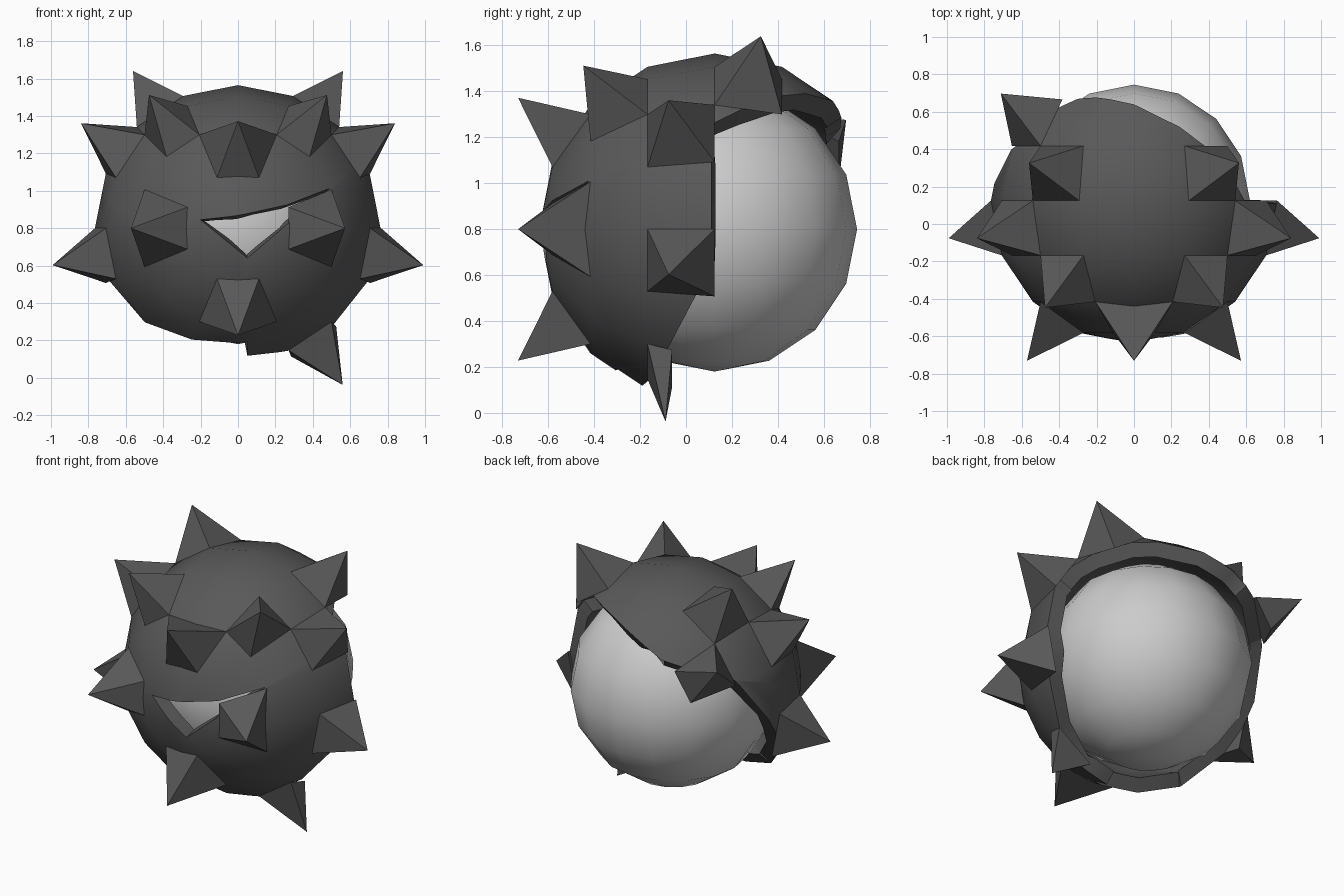
import bpy, bmesh, math
from mathutils import Vector, Matrix

if "Cube" in bpy.data.objects:
    bpy.data.objects.remove(bpy.data.objects["Cube"])

C = Vector((0, 0.125, 0.8))     # shared centre of ball and shell
R = 0.765                       # shell radius


def to_object(bm, name):
    mesh = bpy.data.meshes.new(name)
    bm.to_mesh(mesh)
    bm.free()
    obj = bpy.data.objects.new(name, mesh)
    bpy.context.collection.objects.link(obj)
    return obj


def ball(radius, tilt=0):
    bm = bmesh.new()
    bmesh.ops.create_uvsphere(bm, u_segments=16, v_segments=8, radius=radius,
                              matrix=Matrix.Translation(C) @ Matrix.Rotation(tilt, 4, 'X'))
    for f in bm.faces:
        f.smooth = True
    return bm


def shell_piece(name, planes):
    """Sphere shell keeping the side of each (normal, offset) plane its normal points to."""
    bm = ball(R, math.pi / 2)   # poles on the front-back axis
    for normal, offset in planes:
        n = Vector(normal)
        bmesh.ops.bisect_plane(bm, geom=bm.verts[:] + bm.edges[:] + bm.faces[:],
                               plane_co=C + n * (offset / n.length_squared),
                               plane_no=n, clear_inner=True)
    obj = to_object(bm, name)
    mod = obj.modifiers.new("thickness", 'SOLIDIFY')
    mod.thickness = 0.09
    mod.offset = -1
    bpy.context.view_layer.objects.active = obj
    obj.select_set(True)
    bpy.ops.object.modifier_apply(modifier=mod.name)
    bpy.ops.object.shade_smooth_by_angle(angle=math.radians(35))
    obj.select_set(False)
    return obj


def on_sphere(lon, lat, radius):
    """Point on a sphere whose poles lie on the y axis, angles in degrees."""
    a, b = math.radians(lon), math.radians(lat)
    return C + radius * Vector((math.cos(b) * math.cos(a), math.sin(b),
                                math.cos(b) * math.sin(a)))


def spike(bm, lon, lat0, lat1, width=22.5, tip_lat=None):
    """Pyramid on one grid cell of the shell."""
    w = width / 2
    corners = [bm.verts.new(on_sphere(lo, la, R)) for lo, la in
               ((lon - w, lat0), (lon - w, lat1), (lon + w, lat1), (lon + w, lat0))]
    tip = bm.verts.new(on_sphere(lon, (lat0 + lat1) / 2 if tip_lat is None else tip_lat, 1.03))
    for i in range(4):
        bm.faces.new((corners[i], corners[(i + 1) % 4], tip))
    bm.faces.new(corners[::-1])


# Pale inner ball
core = to_object(ball(0.62), "inner_ball")

# Cracked shell: tilted lid and two lower halves with a V notch between them
under_lid = ((0.15, 0.3, -0.94), -0.29)
shell_piece("shell_lid", [((-0.15, -0.3, 0.94), 0.29), ((-0.375, -0.567, 0.737), 0.12)])
shell_piece("shell_lower_left", [
    under_lid, ((-0.1, -0.8, 0.56), 0), ((-1, 0, 0), -0.05),
    ((-0.22, 0, -0.27), 0.032)])
shell_piece("shell_lower_right", [
    under_lid, ((0.07, -0.92, 0.43), 0), ((0, -1, 0), 0.015), ((1, 0, 0), 0.05),
    ((0.34, 0, -0.4), 0.081)])

# Spikes sitting on the shell's grid cells
bm = bmesh.new()
for lon in (0, 90, 180, 270):                       # four wide front spikes
    spike(bm, lon, -67.5, -45, 45)
for lon, lat0 in ((-11.25, -22.5), (33.75, -22.5), (56.25, -45), (56.25, 0)):
    for side in (lon, 180 - lon):                   # mirrored pairs
        spike(bm, side, lat0, lat0 + 22.5)
spike(bm, 146.25, 22.5, 45)                         # left rear
spike(bm, -56.25, -22.5, -14, tip_lat=-12)          # lower right, cut by the rim
bmesh.ops.recalc_face_normals(bm, faces=bm.faces[:])
to_object(bm, "shell_spikes")

# Dark shell and pale ball colours
for name, grey, objs in (("dark_grey", 0.1, [o for o in bpy.data.objects if o != core]),
                         ("pale_grey", 0.6, [core])):
    mat = bpy.data.materials.new(name)
    mat.diffuse_color = (grey, grey, grey, 1)
    mat.use_nodes = True
    mat.node_tree.nodes["Principled BSDF"].inputs["Base Color"].default_value = mat.diffuse_color
    for o in objs:
        o.data.materials.append(mat)
